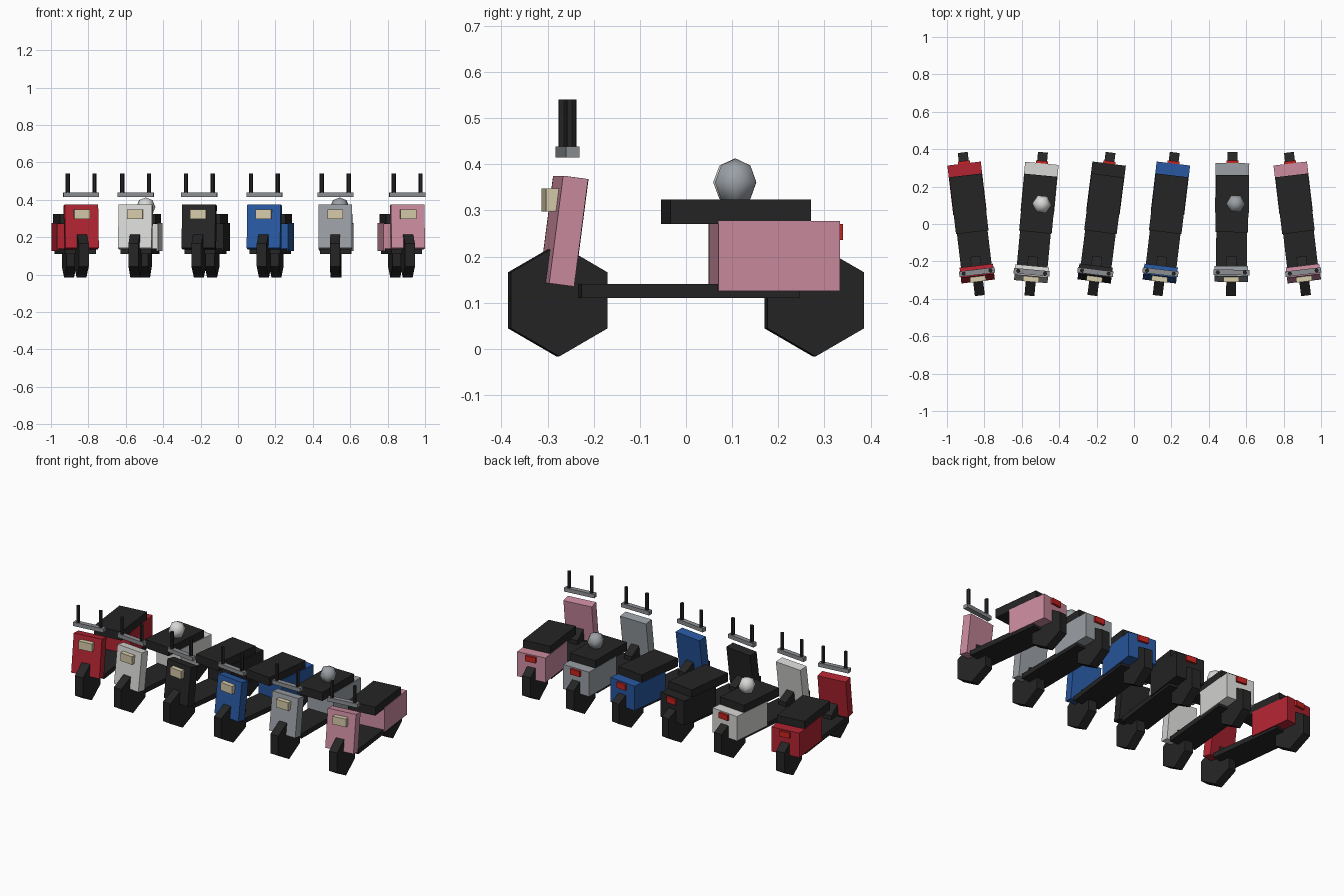
import bpy, bmesh, math
from mathutils import Matrix, Vector

if "Cube" in bpy.data.objects:
    bpy.data.objects.remove(bpy.data.objects["Cube"])


def mat(name, r, g, b):
    """Flat colour material from 0-255 sRGB values."""
    lin = [((c / 255 + 0.055) / 1.055) ** 2.4 for c in (r, g, b)]
    m = bpy.data.materials.new(name)
    m.diffuse_color = (*lin, 1)
    m.use_nodes = True
    m.node_tree.nodes["Principled BSDF"].inputs["Base Color"].default_value = m.diffuse_color
    return m


RED = mat("red paint", 178, 36, 50)
WHITE = mat("white paint", 216, 216, 214)
BLACK = mat("black", 37, 37, 37)
BLUE = mat("blue paint", 40, 88, 160)
GREY = mat("grey paint", 155, 160, 165)
PINK = mat("pink paint", 204, 140, 160)
CREAM = mat("cream headlight", 215, 203, 170)
TAIL = mat("tail light red", 200, 36, 32)
STEEL = mat("handlebar steel", 140, 143, 147)


def add(name, bm, material, place, smooth=False):
    """Turn a bmesh into an object standing at the scooter's place."""
    me = bpy.data.meshes.new(name)
    bm.to_mesh(me)
    bm.free()
    me.materials.append(material)
    for p in me.polygons:
        p.use_smooth = smooth
    ob = bpy.data.objects.new(name, me)
    ob.matrix_world = place
    bpy.context.collection.objects.link(ob)


def box(name, loc, size, material, place, tilt=0):
    bm = bmesh.new()
    m = (Matrix.Translation(Vector(loc)) @ Matrix.Rotation(tilt, 4, 'X')
         @ Matrix.Diagonal((*size, 1)))
    bmesh.ops.create_cube(bm, size=1, matrix=m)
    add(name, bm, material, place)


def hex_rod(name, loc, radius, length, material, place, sideways=False):
    """Six-sided cylinder with corners pointing along y."""
    bm = bmesh.new()
    m = Matrix.Translation(Vector(loc))
    if sideways:
        m = m @ Matrix.Rotation(math.pi / 2, 4, 'Y')
    m = m @ Matrix.Rotation(math.pi / 2, 4, 'Z')
    bmesh.ops.create_cone(bm, cap_ends=True, segments=6, radius1=radius,
                          radius2=radius, depth=length, matrix=m)
    add(name, bm, material, place)


def scooter(n, x, angle, paint, helmet):
    place = Matrix.Translation((x, 0, 0)) @ Matrix.Rotation(angle, 4, 'Z')
    p = f"scooter_{n}_"
    # wheels
    for part, y in (("front_wheel", -0.28), ("rear_wheel", 0.28)):
        hex_rod(p + part, (0, y, 0.105), 0.1215, 0.053, BLACK, place, True)
    # footboard, body and seat
    box(p + "footboard", (0, 0, 0.125), (0.165, 0.475, 0.03), BLACK, place)
    box(p + "rear_body", (0, 0.193, 0.201), (0.18, 0.265, 0.152), paint, place)
    box(p + "seat", (0, 0.109, 0.297), (0.175, 0.306, 0.053), BLACK, place)
    # leaning front shield
    box(p + "front_shield", (0, -0.267, 0.255), (0.18, 0.055, 0.235), paint,
        place, tilt=-0.13)
    # lights
    box(p + "headlight", (0, -0.293, 0.323), (0.085, 0.035, 0.05), CREAM, place)
    box(p + "tail_light", (0, 0.329, 0.253), (0.065, 0.02, 0.034), TAIL, place)
    # handlebar with upright grips
    box(p + "handlebar", (0, -0.259, 0.4265), (0.192, 0.029, 0.024), STEEL, place)
    for side, s in (("left", -1), ("right", 1)):
        hex_rod(p + side + "_grip", (s * 0.072, -0.259, 0.483), 0.0115, 0.115,
                BLACK, place)
    # helmet resting on the seat
    if helmet:
        bm = bmesh.new()
        m = Matrix.Translation((0.02, 0.108, 0.361)) @ Matrix.Rotation(math.pi / 2, 4, 'Z')
        bmesh.ops.create_uvsphere(bm, u_segments=6, v_segments=4,
                                  radius=0.0515, matrix=m)
        add(p + "helmet", bm, paint, place, smooth=True)


# row of six parked scooters: x, turn, paint, helmet
row = [
    (-0.87, 0.119, RED, False),
    (-0.523, -0.094, WHITE, True),
    (-0.174, -0.127, BLACK, False),
    (0.172, -0.119, BLUE, False),
    (0.523, -0.01, GREY, True),
    (0.874, 0.119, PINK, False),
]
for i, args in enumerate(row, 1):
    scooter(i, *args)
